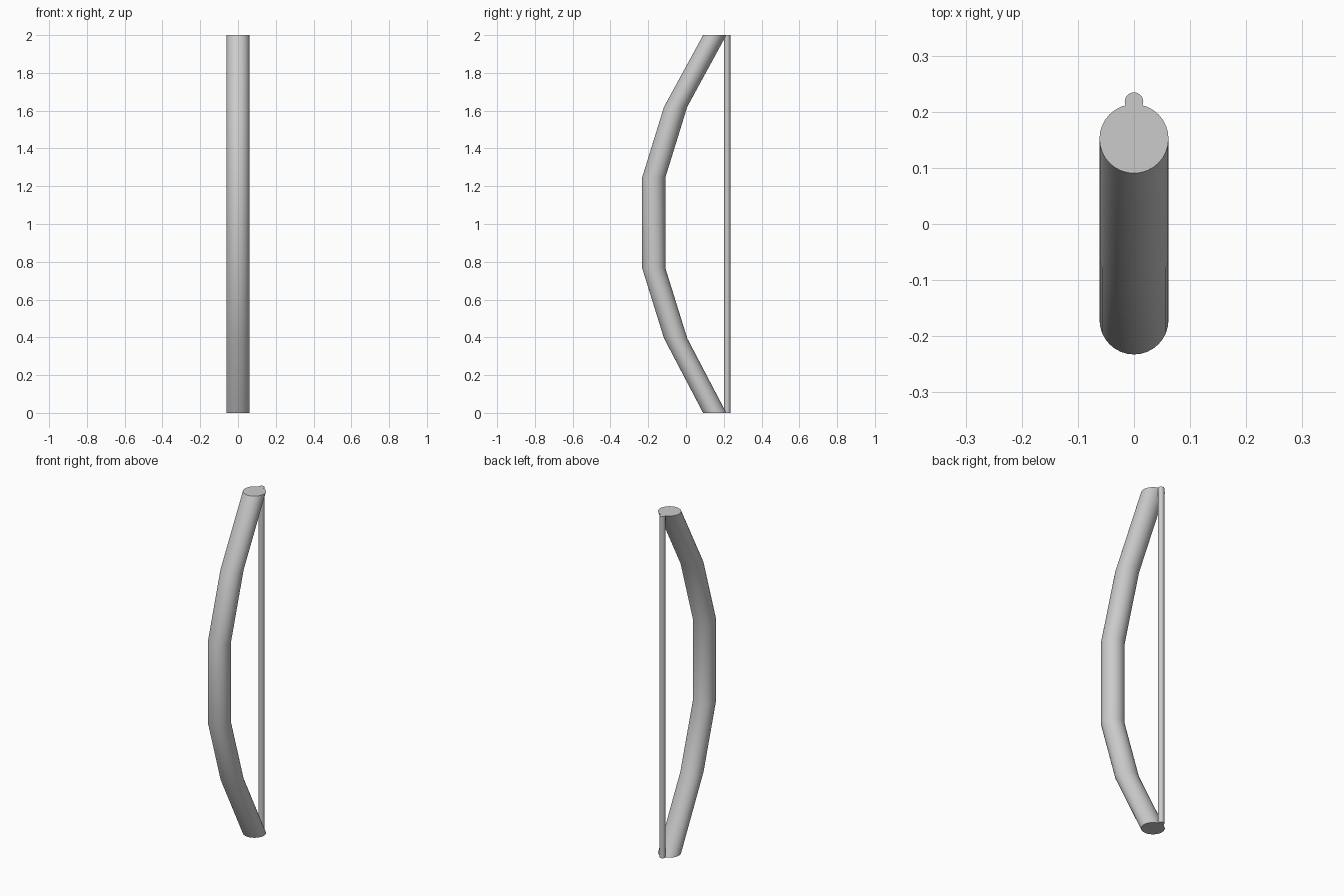
import bpy, bmesh, math

if "Cube" in bpy.data.objects:
    bpy.data.objects.remove(bpy.data.objects["Cube"])


def swept_tube(name, path, radius, sides):
    """Tube of level circular rings following (y, z) path points, capped."""
    bm = bmesh.new()
    rings = []
    for y, z in path:
        rings.append([bm.verts.new((radius * math.cos(2 * math.pi * i / sides),
                                    y + radius * math.sin(2 * math.pi * i / sides), z))
                      for i in range(sides)])
    for low, high in zip(rings, rings[1:]):
        for i in range(sides):
            j = (i + 1) % sides
            bm.faces.new((low[i], low[j], high[j], high[i]))
    bm.faces.new(rings[0][::-1])
    bm.faces.new(rings[-1])
    mesh = bpy.data.meshes.new(name)
    bm.to_mesh(mesh)
    bm.free()
    obj = bpy.data.objects.new(name, mesh)
    bpy.context.collection.objects.link(obj)
    bpy.ops.object.select_all(action='DESELECT')
    obj.select_set(True)
    bpy.context.view_layer.objects.active = obj
    bpy.ops.object.shade_smooth_by_angle(angle=math.radians(30))
    return obj


# Bent bow stave: straight grip with two-segment limbs
stave_path = [(0.152, 0), (-0.055, 0.395), (-0.171, 0.768),
              (-0.171, 1.245), (-0.055, 1.62), (0.152, 2)]
swept_tube("bow_stave", stave_path, 0.0615, 32)

# Straight string joining the limb tips
swept_tube("bow_string", [(0.218, 0), (0.218, 2)], 0.0165, 32)
